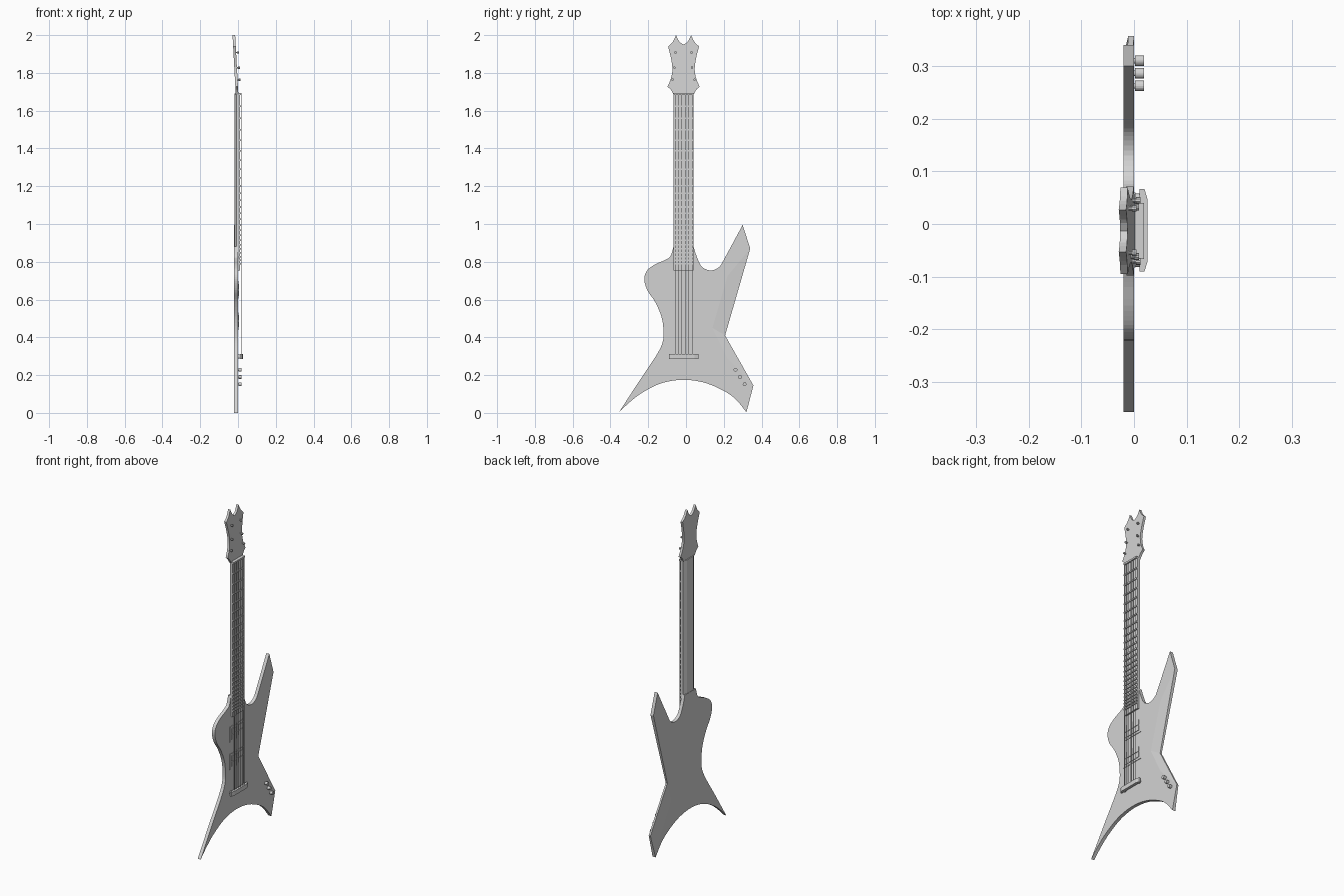
import bpy, bmesh, math
from mathutils import Vector

cube = bpy.data.objects.get("Cube")
if cube:
    bpy.data.objects.remove(cube, do_unlink=True)

grey = bpy.data.materials.new("plain_grey")
grey.use_nodes = True
grey.diffuse_color = (0.65, 0.65, 0.65, 1)
grey.node_tree.nodes["Principled BSDF"].inputs["Base Color"].default_value = (0.65, 0.65, 0.65, 1)


def finish(name, bm):
    bmesh.ops.recalc_face_normals(bm, faces=bm.faces)
    mesh = bpy.data.meshes.new(name)
    bm.to_mesh(mesh)
    bm.free()
    mesh.materials.append(grey)
    ob = bpy.data.objects.new(name, mesh)
    bpy.context.collection.objects.link(ob)
    return ob


def smooth(points, steps=5):
    """Catmull-Rom curve through 2D points."""
    p = [Vector(q) for q in points]
    p = [p[0] * 2 - p[1]] + p + [p[-1] * 2 - p[-2]]
    out = []
    for a, b, c, d in zip(p, p[1:], p[2:], p[3:]):
        for i in range(steps):
            t = i / steps
            out.append(0.5 * (2 * b + (c - a) * t + (2 * a - 5 * b + 4 * c - d) * t ** 2
                              + (3 * b - a - 3 * c + d) * t ** 3))
    return out + [p[-2]]


def rings(bm, outline, back, front, lean=lambda z: 0):
    """Two copies of a y-z outline joined by side walls."""
    pair = [[bm.verts.new((x + lean(z), y, z)) for y, z in outline] for x in (back, front)]
    low, high = pair
    for i in range(len(low)):
        bm.faces.new((low[i - 1], low[i], high[i], high[i - 1]))
    return pair


def slab(name, outline, back, front, lean=lambda z: 0):
    bm = bmesh.new()
    for ring in rings(bm, outline, back, front, lean):
        bm.faces.new(ring)
    return finish(name, bm)


def box(name, x, y, z):
    return slab(name, [(y[0], z[0]), (y[1], z[0]), (y[1], z[1]), (y[0], z[1])], x[0], x[1])


def disc(name, y, z, r, back, front, sides=16):
    ring = [(y + r * math.cos(math.tau * i / sides), z + r * math.sin(math.tau * i / sides))
            for i in range(sides)]
    return slab(name, ring, back, front)


def hull(name, points):
    bm = bmesh.new()
    for p in points:
        bm.verts.new(p)
    bmesh.ops.convex_hull(bm, input=bm.verts)
    return finish(name, bm)


# Body outline: bass side, cutaway, horn, lower wing and tail arc
bass_side = smooth([(-.357, 0), (-.25, .165), (-.16, .30), (-.125, .37), (-.119, .43), (-.13, .51),
                    (-.165, .59), (-.205, .65), (-.221, .71), (-.205, .755), (-.165, .785),
                    (-.11, .81), (-.082, .83), (-.066, .88)])
cutaway = smooth([(.04, .88), (.056, .83), (.083, .775), (.13, .754), (.175, .772), (.2, .81)])
tail = smooth([(.32, .004), (.26, .075), (.19, .122), (.09, .162), (-.02, .175),
               (-.13, .157), (-.23, .108), (-.30, .055), (-.357, 0)])[:-1]
horn = [(.30, .995), (.34, .87), (.207, .41), (.357, .145)]

# Body with shallow carved facets along the treble edges
bm = bmesh.new()
back, front = rings(bm, bass_side + cutaway + horn + tail, -.02, 0)
tip = len(bass_side) + len(cutaway) + 1
waist, wing, corner = tip + 1, tip + 2, tip + 3
front[waist].co.x -= .009
upper, middle, lower = [bm.verts.new((0, y, z)) for y, z in ((.22, .725), (.14, .45), (.22, .29))]
bm.faces.new(front[:tip + 1] + [upper, middle, lower] + front[wing:])
bm.faces.new((front[tip], front[waist], middle, upper))
bm.faces.new((front[waist], front[wing], lower, middle))
back[wing].co.x += .009
inner, foot = [bm.verts.new((-.02, y, z)) for y, z in ((.165, .29), (.29, .085))]
bm.faces.new(back[:waist + 1] + [inner, foot] + back[corner:])
bm.faces.new((back[waist], back[wing], foot, inner))
bm.faces.new((back[wing], back[corner], foot))
finish("body", bm)

# Neck with chamfered back, and fretboard
LOW, NUT, LEFT, RIGHT = .755, 1.69, -.066, .04
hull("neck", [(x, y, z) for z in (.86, NUT)
              for x, y in ((.001, LEFT), (.001, RIGHT), (-.009, LEFT), (-.009, RIGHT),
                           (-.018, LEFT + .022), (-.018, RIGHT - .022))])
box("fretboard", (0, .01), (LEFT, RIGHT), (LOW, NUT))
box("nut", (0, .019), (LEFT, RIGHT), (NUT - .006, NUT + .004))
for n in range(1, 25):
    z = NUT - 1.2 * (1 - 2 ** (-n / 12))
    box("fret", (.009, .0165), (LEFT, RIGHT), (z - .004, z + .004))

# Strings
for i in range(6):
    y = -.058 + i * .018
    box("string", (.0165, .0185), (y - .0015, y + .0015), (.30, NUT))

# Headstock leaning backwards
head_left = smooth([(-.066, 1.685), (-.08, 1.71), (-.098, 1.727)], 3)
head_side = smooth([(-.098, 1.727), (-.08, 1.77), (-.072, 1.82), (-.08, 1.88), (-.095, 1.94)])[1:]
crown = smooth([(-.095, 1.94), (-.07, 1.965), (-.053, 2)], 3)[1:] + \
        smooth([(-.053, 2), (-.035, 1.965), (-.013, 1.95)], 3)[1:]
half = head_left + head_side + crown
mirrored = [(-.026 - y, z) for y, z in reversed(half[:-1])]
slab("headstock", half + mirrored, -.012, .002, lambda z: -.017 * (z - 1.685) / .315)

# Tuning pegs
for z, ys in ((1.908, (-.055, .03)), (1.828, (-.062, .032)), (1.764, (-.071, .045))):
    lean = -.017 * (z - 1.685) / .315
    for y in ys:
        disc("tuner_post", y, z, .004, lean - .002, lean + .012, 10)
        disc("tuner_cap", y, z, .0065, lean + .008, lean + .017, 10)

# Pickups: frame plate with two coils
for z in (.44, .605):
    box("pickup_frame", (-.001, .003), (-.083, .06), (z, z + .092))
    for dz in (.014, .049):
        box("pickup_coil", (.002, .006), (-.068, .045), (z + dz, z + dz + .029))

# Bridge bar with tapered ends on two posts
hull("bridge_bar", [(x, y, z) for z in (.285, .311)
                    for x, y in ((.01, -.09), (.01, .066), (.02, -.09), (.02, .066),
                                 (.026, -.07), (.026, .046))])
for y in (-.072, .048):
    disc("bridge_post", y, .298, .01, -.002, .012)

# Control knobs
for y, z in ((.262, .228), (.286, .19), (.31, .152)):
    disc("knob_stem", y, z, .005, -.012, .004)
    disc("knob", y, z, .01, .002, .019)
